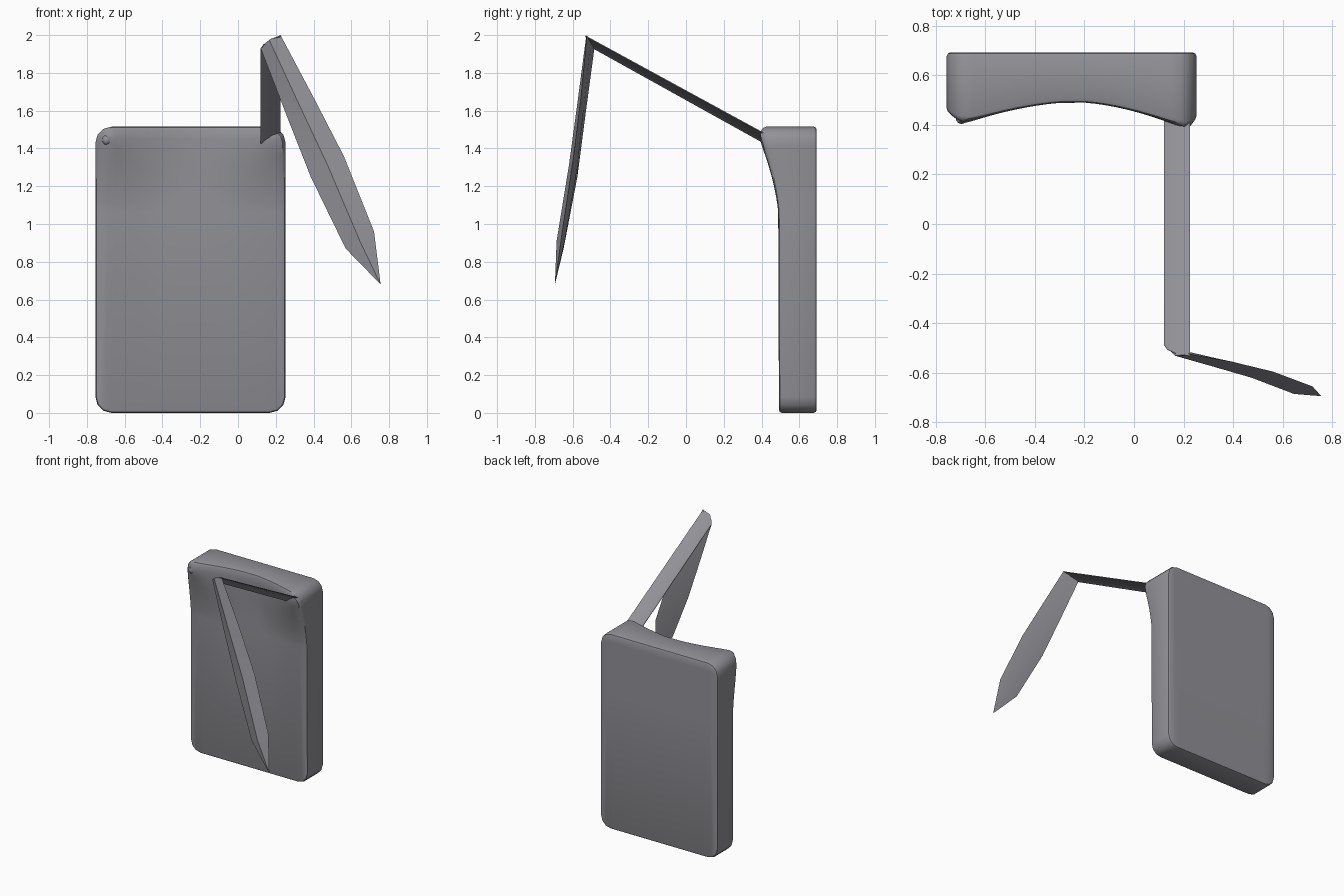
import bpy, bmesh, math
from mathutils import Vector

if "Cube" in bpy.data.objects:
    bpy.data.objects.remove(bpy.data.objects["Cube"])

grey = bpy.data.materials.new("warm grey")
grey.diffuse_color = (0.29, 0.285, 0.31, 1)
grey.use_nodes = True
grey.node_tree.nodes["Principled BSDF"].inputs["Base Color"].default_value = grey.diffuse_color


def finish(name, bm, angle=30):
    bmesh.ops.recalc_face_normals(bm, faces=bm.faces)
    me = bpy.data.meshes.new(name)
    bm.to_mesh(me)
    bm.free()
    ob = bpy.data.objects.new(name, me)
    bpy.context.collection.objects.link(ob)
    me.materials.append(grey)
    bpy.ops.object.select_all(action='DESELECT')
    ob.select_set(True)
    bpy.context.view_layer.objects.active = ob
    bpy.ops.object.shade_smooth_by_angle(angle=math.radians(angle))
    return ob


def loft(name, rings, tip=None):
    """Skin a list of point rings, closing the end with a cap or a tip."""
    bm = bmesh.new()
    vs = [[bm.verts.new(p) for p in ring] for ring in rings]
    n = len(vs[0])
    for a, b in zip(vs, vs[1:]):
        for i in range(n):
            j = (i + 1) % n
            bm.faces.new((a[i], a[j], b[j], b[i]))
    bm.faces.new(vs[0])
    if tip:
        t = bm.verts.new(tip)
        for i in range(n):
            bm.faces.new((vs[-1][i], vs[-1][(i + 1) % n], t))
    else:
        bm.faces.new(vs[-1])
    return finish(name, bm)


# Body: slab with rounded outline and small edge bevels
X0, X1, Y0, Y1, H = -0.755, 0.252, 0.492, 0.692, 1.515
bm = bmesh.new()
bmesh.ops.create_cube(bm, size=1)
for v in bm.verts:
    v.co = Vector((X0 + (v.co.x + .5) * (X1 - X0),
                   Y0 + (v.co.y + .5) * (Y1 - Y0), (v.co.z + .5) * H))
side = [e for e in bm.edges if abs(e.verts[0].co.y - e.verts[1].co.y) > 0.1]
bmesh.ops.bevel(bm, geom=side, offset=0.085, segments=3, profile=0.5, affect='EDGES')
rim = [e for e in bm.edges if abs(e.verts[0].co.y - e.verts[1].co.y) < 0.01]
rim = [e for e in rim if any(len(f.verts) > 4 for f in e.link_faces)]
bmesh.ops.bevel(bm, geom=rim, offset=0.016, segments=2, profile=0.5, affect='EDGES')


def cut(co, no):
    bmesh.ops.bisect_plane(bm, geom=bm.verts[:] + bm.edges[:] + bm.faces[:],
                           plane_co=co, plane_no=no)


# Grid cuts, so the two upper front corners can be drawn out
for i in range(10):
    d = 0.064 + 0.043 * i
    cut((X0 + d, 0, 0), (1, 0, 0))
    cut((X1 - d, 0, 0), (1, 0, 0))
    cut((0, 0, H - d), (0, 0, 1))
for v in bm.verts:
    if v.co.y > 0.55:
        continue
    left = v.co.x < (X0 + X1) / 2
    tx, reach = (-0.69, 0.09) if left else (0.212, 0.112)
    dx = abs(v.co.x - tx)
    if (v.co.x < tx) == left:
        dx *= 2.5
    d = math.hypot(dx, v.co.z - 1.46)
    v.co.y -= reach * max(0, 1 - d / 0.47) ** 1.8
finish("body", bm, 35)

# Small knob on the free corner
bm = bmesh.new()
bmesh.ops.create_icosphere(bm, subdivisions=2, radius=0.024)
for v in bm.verts:
    v.co = Vector((v.co.x - 0.695, v.co.y + 0.427, v.co.z * 1.2 + 1.445))
finish("corner_knob", bm)

# Strap: thin tilted ribbon from the other corner up to the blade
top = [(0.12, -0.485, 1.93), (0.135, -0.505, 1.951),
       (0.175, -0.525, 1.981), (0.225, -0.532, 1.998)]
end = [(0.12, 0.415, 1.43), (0.135, 0.43, 1.432),
       (0.175, 0.462, 1.435), (0.225, 0.50, 1.435)]
down = Vector((0, -0.002, -0.004))
loft("strap", [row + [Vector(p) + down for p in reversed(row)]
               for row in (top, end)])

# Blade: lens-shaped section (left edge, ridge, right edge, back) with a tip
loft("blade", [
    [(0.12, -0.485, 1.93), (0.165, -0.531, 1.975), (0.225, -0.525, 2.0), (0.175, -0.505, 1.96)],
    [(0.255, -0.532, 1.58), (0.32, -0.575, 1.64), (0.395, -0.555, 1.68), (0.325, -0.54, 1.63)],
    [(0.385, -0.575, 1.25), (0.475, -0.62, 1.31), (0.56, -0.595, 1.36), (0.47, -0.575, 1.30)],
    [(0.57, -0.648, 0.87), (0.645, -0.685, 0.91), (0.72, -0.655, 0.96), (0.645, -0.642, 0.91)],
], tip=(0.755, -0.694, 0.68))
